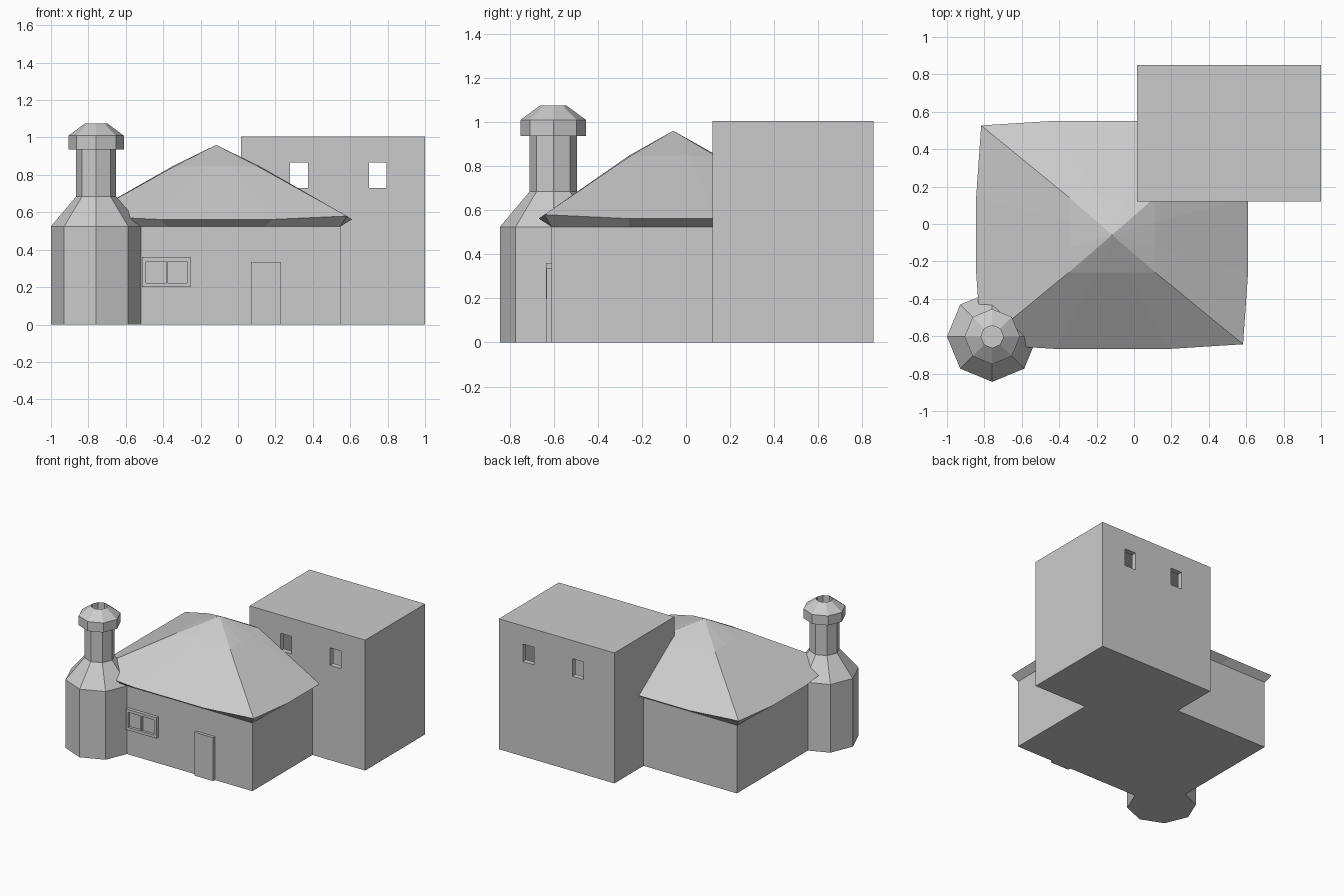
import bpy, bmesh
from math import cos, sin, pi

if "Cube" in bpy.data.objects:
    bpy.data.objects.remove(bpy.data.objects["Cube"])


def make(name, verts, faces):
    me = bpy.data.meshes.new(name)
    bm = bmesh.new()
    vs = [bm.verts.new(v) for v in verts]
    for f in faces:
        bm.faces.new([vs[i] for i in f])
    bmesh.ops.recalc_face_normals(bm, faces=bm.faces)
    bm.to_mesh(me)
    bm.free()
    ob = bpy.data.objects.new(name, me)
    bpy.context.collection.objects.link(ob)
    return ob


def loft(name, rings, cap_start=True, cap_end=True):
    n = len(rings[0])
    verts = [v for r in rings for v in r]
    faces = [(k * n + i, k * n + (i + 1) % n, (k + 1) * n + (i + 1) % n, (k + 1) * n + i)
             for k in range(len(rings) - 1) for i in range(n)]
    if cap_start:
        faces.append(list(range(n))[::-1])
    if cap_end:
        faces.append([(len(rings) - 1) * n + i for i in range(n)])
    return make(name, verts, faces)


def box(name, x0, x1, y0, y1, z0, z1):
    return loft(name, [[(x0, y0, z), (x1, y0, z), (x1, y1, z), (x0, y1, z)] for z in (z0, z1)])


def cut(ob, cutter):
    m = ob.modifiers.new("cut", 'BOOLEAN')
    m.operation, m.solver, m.object = 'DIFFERENCE', 'EXACT', cutter
    cutter.hide_render = True
    cutter.hide_viewport = True


# tall hollow block with window openings front and back
block = box("tall_block", 0.015, 1.0, 0.12, 0.85, 0, 1.005)
cut(block, box("block_inside_cutter", 0.055, 0.96, 0.16, 0.81, 0.04, 0.965))
for i, x in enumerate((0.278, 0.70)):
    cut(block, box(f"window_cutter_{i}", x, x + 0.095, 0.0, 1.0, 0.73, 0.865))

# main house walls, trimmed where the block stands
trim = box("block_trim_cutter", 0.015, 1.2, 0.12, 1.0, -0.2, 1.3)
house = box("house_walls", -0.78, 0.55, -0.61, 0.495, 0, 0.525)
cut(house, trim)

# hipped roof: soffit ring, bowed eave ring, upper ring, peak
CX, CY = -0.117, -0.058


def roof_ring(ax, ay, bx, by, mx, my, zc, zm):
    pts = [(-ax, -ay, zc), (-mx, -by, zm), (mx, -by, zm),
           (ax, -ay, zc), (bx, -my, zm), (bx, my, zm),
           (ax, ay, zc), (mx, by, zm), (-mx, by, zm),
           (-ax, ay, zc), (-bx, my, zm), (-bx, -my, zm)]
    return [(CX + x, CY + y, z) for x, y, z in pts]


roof = loft("hipped_roof", [
    roof_ring(0.665, 0.552, 0.665, 0.552, 0.26, 0.2, 0.525, 0.525),
    roof_ring(0.70, 0.585, 0.727, 0.61, 0.30, 0.2, 0.58, 0.562),
    roof_ring(0.23, 0.20, 0.23, 0.20, 0.08, 0.07, 0.842, 0.848),
    roof_ring(0.001, 0.001, 0.001, 0.001, 0.0003, 0.0003, 0.96, 0.96)])
cut(roof, trim)

# eight-sided turret with chimney top and open flue
profile = [(0.242, 0), (0.242, 0.525), (0.107, 0.685), (0.107, 0.937), (0.148, 0.937),
           (0.148, 1.01), (0.06, 1.075), (0.06, 0.95)]
loft("turret", [[(-0.758 + r * cos(i * pi / 4), -0.602 + r * sin(i * pi / 4), z)
                 for i in range(8)] for r, z in profile])

# front window frame with two recessed panes
frame = box("window_frame", -0.512, -0.252, -0.635, -0.60, 0.20, 0.36)
for i, x in enumerate((-0.492, -0.378)):
    cut(frame, box(f"pane_cutter_{i}", x, x + 0.106, -0.7, -0.615, 0.222, 0.338))

# front door
box("door", 0.07, 0.23, -0.632, -0.60, 0, 0.335)
